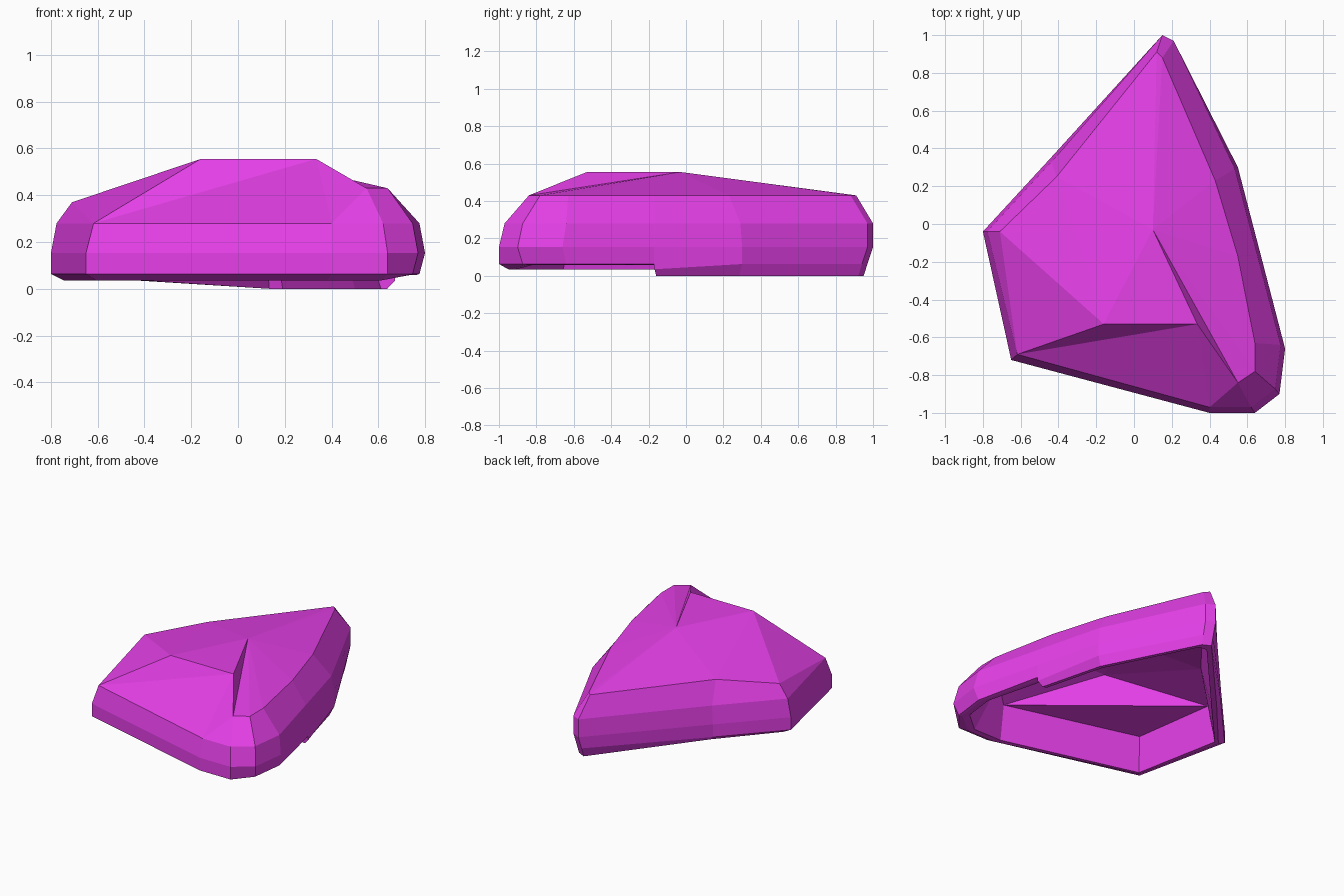
import bpy, bmesh

if "Cube" in bpy.data.objects:
    bpy.data.objects.remove(bpy.data.objects["Cube"])

# Widest outline, counter-clockwise from the front left corner
outline = [(-.65, -.72), (.40, -1), (.64, -1), (.77, -.90), (.80, -.66),
           (.673, -.172), (.672, -.168), (.55, .30), (.21, .97), (.15, 1),
           (-.45, .34), (-.80, -.04)]
N = len(outline)
# Upper shoulder where the sides meet the top facets
shoulder = [(-.618, -.69, .28), (.40, -.97, .28), (.55, -.84, .43),
            (.64, -.78, .43), (.64, -.63, .43), (.55, -.172, .43),
            (.549, -.168, .43), (.43, .23, .43), (.15, .88, .43),
            (.12, .91, .43), (-.41, .25, .43), (-.71, -.04, .37)]
# Top plateau: left, right, back
plateau = [(-.16, -.53, .555), (.335, -.53, .555), (.10, -.03, .555)]

bm = bmesh.new()


def ring(z, scale):
    """Ring of vertices; z and scale are functions of the column index."""
    return [bm.verts.new((x * scale(i), y * scale(i), z(i)))
            for i, (x, y) in enumerate(outline)]


def bridge(a, b):
    for i in range(N):
        j = (i + 1) % N
        bm.faces.new((a[i], a[j], b[j], b[i]))


def cap(s, t, left_facets, flip=False):
    """Facets from the shoulder s to the plateau t."""
    L, R, B = t
    tris = [(s[1], s[2], R), (R, s[2], B), (L, R, B), (B, s[10], L)]
    tris += [(B, s[i], s[i + 1]) for i in range(2, 10)]
    tris += [(L, s[10], s[11])] + left_facets
    for f in tris:
        bm.faces.new(f[::-1] if flip else f)


# Outer shell, with the foot dropping lower along the right and back
foot_z = lambda i: 0 if 6 <= i <= 9 else .058 if 3 <= i <= 5 else .035
foot = ring(foot_z, lambda i: .93 if i in (0, 11) else .95)
low = ring(lambda i: .035 if i == 6 else .063,
           lambda i: .97 if i in (3, 4, 8, 9) else 1)
mid = ring(lambda i: .153, lambda i: 1)
high = ring(lambda i: .28, lambda i: 1 if i in (8, 9) else .97)
high[0].co, high[1].co = shoulder[0], shoulder[1]
s = [bm.verts.new(p) for p in shoulder]
t = [bm.verts.new(p) for p in plateau]
for a, b in ((foot, low), (low, mid), (mid, high), (high, s)):
    bridge(a, b)
cap(s, t, [(t[0], s[11], s[0]), (s[0], t[1], t[0]), (s[0], s[1], t[1])])

# Hollow underside
rim = ring(foot_z, lambda i: .89 if i > 8 else .91)
si = [bm.verts.new((x * .92, y * .9, max(.28, z - .09))) for x, y, z in shoulder]
ti = [bm.verts.new((x * .75, y * .83, z - .06)) for x, y, z in plateau]
bridge(rim, foot)
bridge(si, rim)
cap(si, ti, [(si[0], si[1], si[11]), (si[1], ti[0], si[11]),
             (si[1], ti[1], ti[0])], flip=True)

bmesh.ops.remove_doubles(bm, verts=bm.verts, dist=.001)
bmesh.ops.recalc_face_normals(bm, faces=bm.faces)

mesh = bpy.data.meshes.new("rock")
bm.to_mesh(mesh)
bm.free()
rock = bpy.data.objects.new("rock", mesh)
bpy.context.collection.objects.link(rock)

mat = bpy.data.materials.new("magenta")
mat.diffuse_color = (.78, .05, .80, 1)
mat.use_nodes = True
mat.node_tree.nodes["Principled BSDF"].inputs["Base Color"].default_value = mat.diffuse_color
mesh.materials.append(mat)
